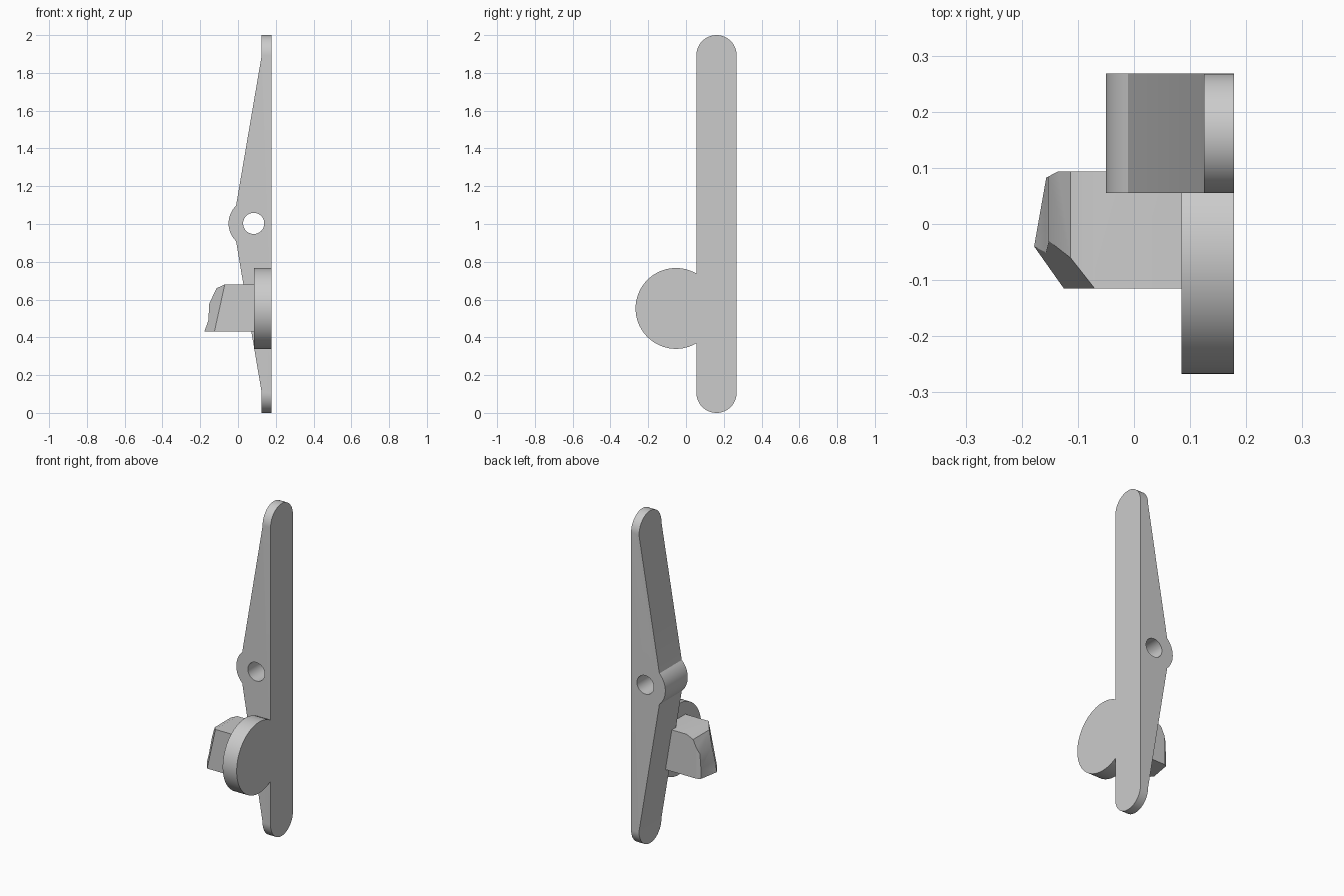
import bpy, bmesh
from math import sin, cos, radians
from mathutils import Vector

cube = bpy.data.objects.get("Cube")
if cube:
    bpy.data.objects.remove(cube, do_unlink=True)

grey = bpy.data.materials.new("light grey")
grey.use_nodes = True
grey.diffuse_color = (0.6, 0.6, 0.6, 1)
grey.node_tree.nodes["Principled BSDF"].inputs["Base Color"].default_value = (0.6, 0.6, 0.6, 1)


def arc(cu, cv, r, start, end, steps):
    """Points on a circle arc, angles in degrees."""
    angles = [radians(start + (end - start) * i / steps) for i in range(steps + 1)]
    return [(cu + r * cos(a), cv + r * sin(a)) for a in angles]


def prism(name, outline, axis, low, high, cuts=()):
    """Extrude an outline along x or y, then slice off corners by planes."""
    def place(u, v, w):
        return (w, u, v) if axis == "x" else (u, w, v)
    bm = bmesh.new()
    base = bm.faces.new([bm.verts.new(place(u, v, low)) for u, v in outline])
    new = bmesh.ops.extrude_face_region(bm, geom=[base], use_keep_orig=True)["geom"]
    shift = Vector(place(0, 0, high - low))
    bmesh.ops.translate(bm, vec=shift, verts=[g for g in new if isinstance(g, bmesh.types.BMVert)])
    if cuts:
        bmesh.ops.triangulate(bm, faces=[f for f in bm.faces if len(f.verts) > 4])
    for point, normal in cuts:
        res = bmesh.ops.bisect_plane(bm, geom=bm.verts[:] + bm.edges[:] + bm.faces[:],
                                     plane_co=point, plane_no=normal, clear_outer=True)
        rim = [g for g in res["geom_cut"] if isinstance(g, bmesh.types.BMEdge)]
        bmesh.ops.edgenet_fill(bm, edges=rim)
    bmesh.ops.recalc_face_normals(bm, faces=bm.faces[:])
    mesh = bpy.data.meshes.new(name)
    bm.to_mesh(mesh)
    bm.free()
    mesh.materials.append(grey)
    obj = bpy.data.objects.new(name, mesh)
    bpy.context.collection.objects.link(obj)
    return obj


def activate(obj):
    bpy.ops.object.select_all(action="DESELECT")
    obj.select_set(True)
    bpy.context.view_layer.objects.active = obj


def combine(obj, tool, operation):
    mod = obj.modifiers.new(operation, "BOOLEAN")
    mod.object, mod.operation, mod.solver = tool, operation, "EXACT"
    activate(obj)
    bpy.ops.object.modifier_apply(modifier=mod.name)
    bpy.data.objects.remove(tool, do_unlink=True)


# Lever: tapered bar with a pivot boss, rounded ends and a pivot hole
back = 0.178
side = [(back, -0.05), (back, 2.05), (0.125, 2.05), (0.125, 1.89)]
side += arc(0.08, 1.003, 0.13, 134, 226, 20)
side += [(0.125, 0.11), (0.125, -0.05)]
lever = prism("lever", side, "y", 0.055, 0.268)
r = 0.1065
capsule = arc(0.1615, 2 - r, r, 0, 180, 32) + arc(0.1615, r, r, 180, 360, 32)
combine(lever, prism("end_rounder", capsule, "x", -0.3, 0.3), "INTERSECT")
hole = arc(0.083, 1.003, 0.056, 0, 360, 40)[:-1]
combine(lever, prism("hole_cutter", hole, "y", -0.1, 0.5), "DIFFERENCE")

# Round thumb plate beside the lever
disc = prism("thumb_disc", arc(-0.053, 0.553, 0.214, 0, 360, 72)[:-1], "x", 0.085, back)

# Catch block with sloped front corner, back corner and tip
catch_side = [(0.1, 0.43), (-0.178, 0.43), (-0.157, 0.49), (-0.152, 0.58),
              (-0.113, 0.66), (-0.07, 0.68), (0.1, 0.68)]
catch = prism("catch_block", catch_side, "y", -0.115, 0.094, cuts=[
    ((-0.125, -0.115, 0.43), (-0.01875, -0.01325, 0.004125)),
    ((-0.135, 0.094, 0.43), (-0.47, 0.88, 0)),
    ((-0.178, -0.04, 0.43), (-0.085, 0.015, 0)),
])

for obj in (lever, disc, catch):
    activate(obj)
    bpy.ops.object.shade_smooth_by_angle(angle=radians(25))
